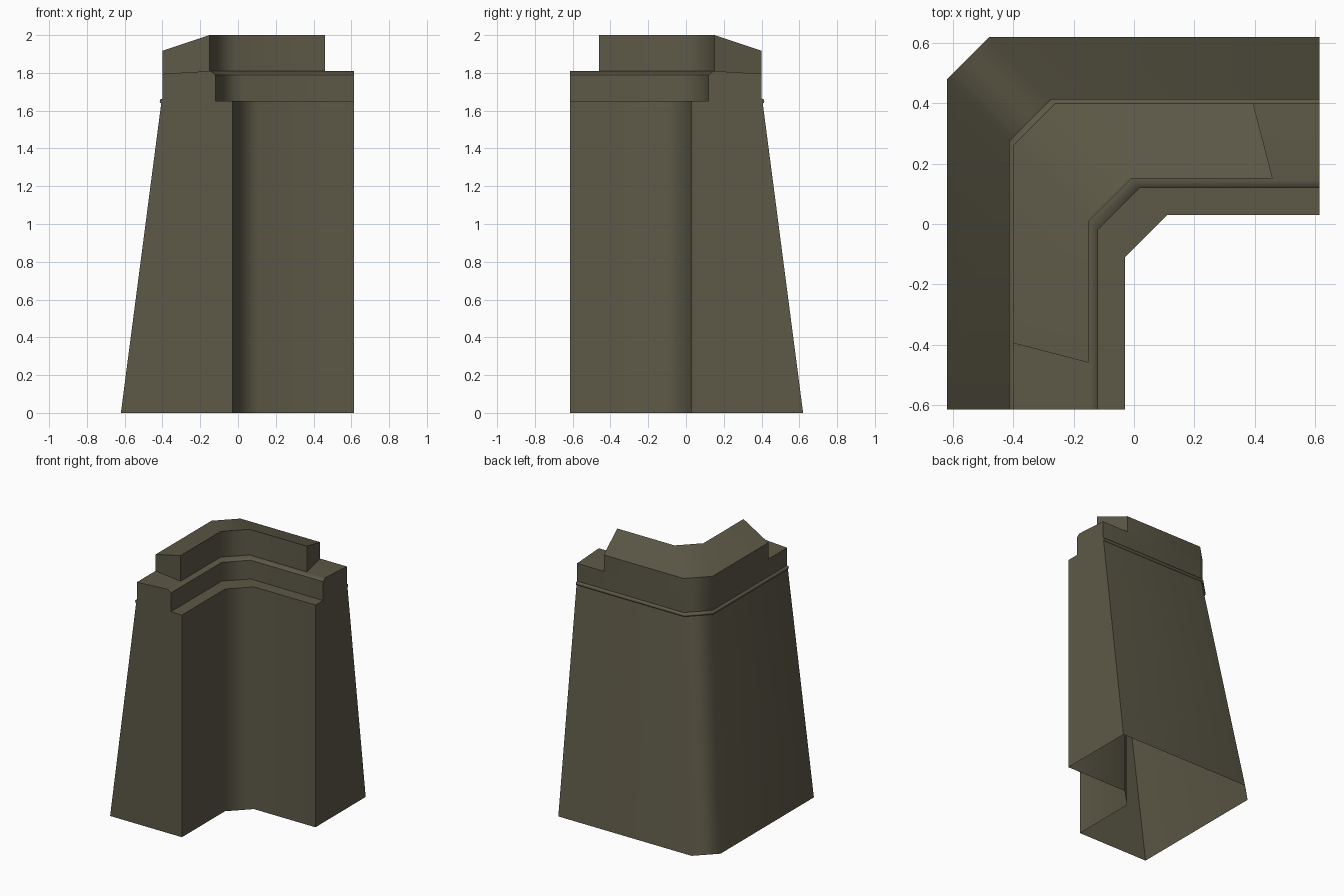
import bpy, bmesh, math

if "Cube" in bpy.data.objects:
    bpy.data.objects.remove(bpy.data.objects["Cube"])

stone = bpy.data.materials.new("dark olive stone")
stone.diffuse_color = (0.109, 0.100, 0.063, 1)
stone.use_nodes = True
stone.node_tree.nodes["Principled BSDF"].inputs["Base Color"].default_value = stone.diffuse_color

END = 0.615   # reach of both arms
CUT = 0.14    # size of the 45 degree corner cut


def sweep(name, profile, end=lambda d: END, closed=True, caps=True):
    """Sweep a (distance, height) profile around the L-shaped corner."""
    bm = bmesh.new()
    rings = []
    for station in range(4):
        ring = []
        for d, z in profile:
            x, y = [(end(d), d), (CUT - d, d), (-d, d - CUT), (-d, -end(d))][station]
            ring.append(bm.verts.new((x, y, z)))
        rings.append(ring)
    n = len(profile)
    for a, b in zip(rings, rings[1:]):
        for i in range(n if closed else n - 1):
            j = (i + 1) % n
            bm.faces.new((a[i], a[j], b[j], b[i]))
    if caps:
        bm.faces.new(rings[0][::-1])
        bm.faces.new(rings[-1])
    bmesh.ops.recalc_face_normals(bm, faces=bm.faces)
    # make sure an open shell faces outwards: its right end must look along +x
    cap = max(bm.faces, key=lambda f: f.calc_center_median().x)
    if cap.normal.x < 0:
        bmesh.ops.reverse_faces(bm, faces=bm.faces)
    mesh = bpy.data.meshes.new(name)
    bm.to_mesh(mesh)
    bm.free()
    mesh.materials.append(stone)
    ob = bpy.data.objects.new(name, mesh)
    bpy.context.collection.objects.link(ob)
    bpy.ops.object.select_all(action='DESELECT')
    ob.select_set(True)
    bpy.context.view_layer.objects.active = ob
    bpy.ops.object.shade_smooth_by_angle(angle=math.radians(50))
    weighted = ob.modifiers.new("weighted normals", 'WEIGHTED_NORMAL')
    weighted.keep_sharp = True
    return ob


# Battered wall, open underneath, with the walkway on top
sweep("wall_body", [(0.03, 0), (0.03, 1.65), (0.405, 1.65), (0.62, 0)], closed=False)

# Parapet with a chamfered inner edge and a slightly sloping top
sweep("parapet", [(0.12, 1.65), (0.12, 1.79), (0.145, 1.81), (0.40, 1.795), (0.40, 1.65)],
      closed=False)

# Thin round moulding along the outer face
bead = [(0.401 + 0.014 * math.cos(i * math.pi / 4), 1.65 + 0.014 * math.sin(i * math.pi / 4))
        for i in range(8)]
sweep("moulding", bead)

# Raised merlon with splayed ends and an outward sloping top
sweep("merlon", [(0.15, 1.80), (0.15, 2.0), (0.40, 1.917), (0.40, 1.79)],
      end=lambda d: 0.46 - 0.26 * (d - 0.15), closed=False)
